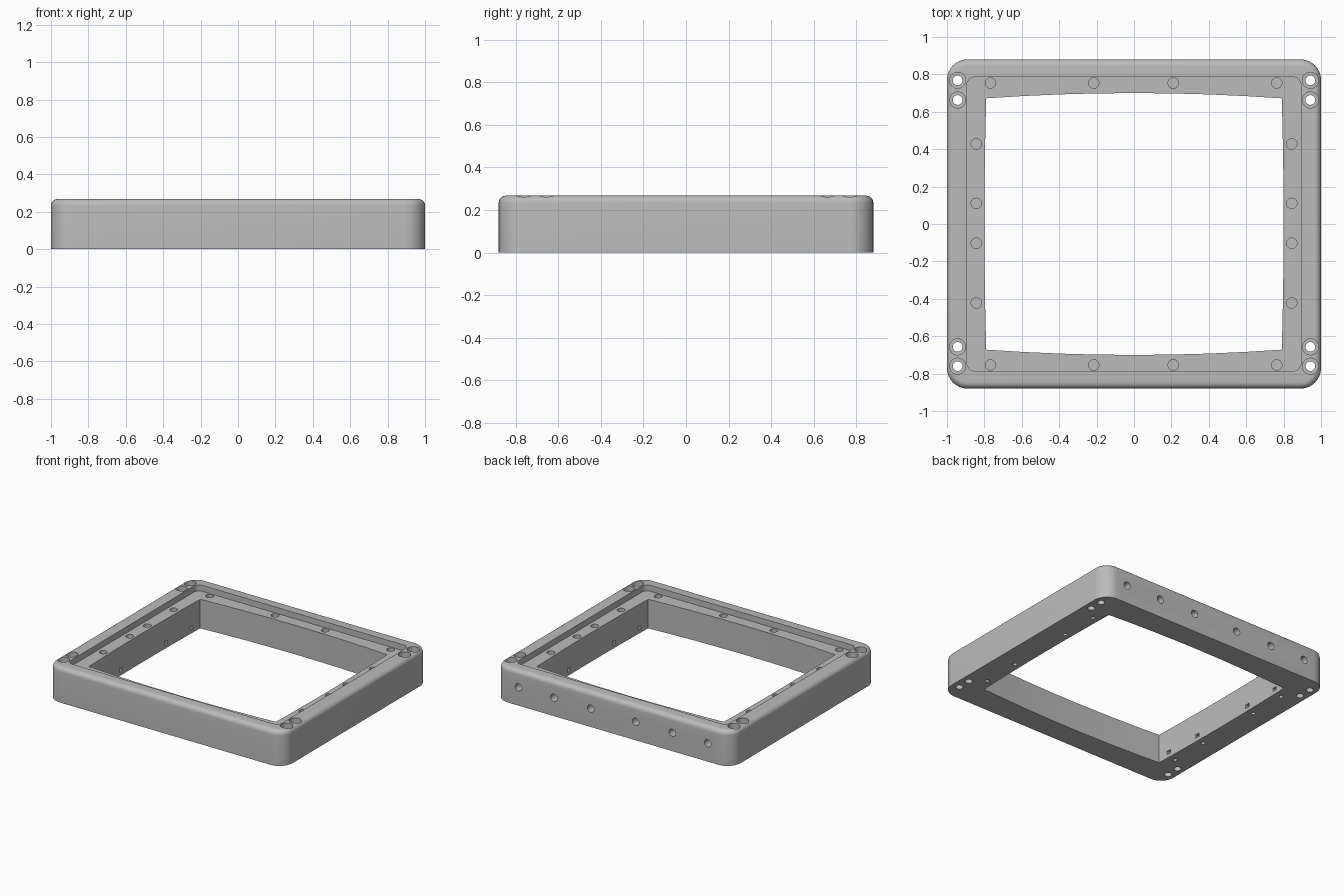
import bpy, bmesh
from math import sin, cos, pi, radians
from mathutils import Matrix, Vector

cube = bpy.data.objects.get("Cube")
if cube:
    bpy.data.objects.remove(cube, do_unlink=True)

HEIGHT = 0.268
LEDGE = 0.222
FILLET = 0.035

grey = bpy.data.materials.new("plain grey")
grey.use_nodes = True
GREY = (0.5, 0.5, 0.5, 1)
grey.diffuse_color = GREY
grey.node_tree.nodes["Principled BSDF"].inputs["Base Color"].default_value = GREY


def rounded_rect(hx, hy, r, steps=8):
    """Outline of a rectangle with rounded corners, counterclockwise."""
    pts = []
    for i, (sx, sy) in enumerate([(1, 1), (-1, 1), (-1, -1), (1, -1)]):
        for k in range(steps + 1):
            a = (i + k / steps) * pi / 2
            pts.append((sx * (hx - r) + r * cos(a), sy * (hy - r) + r * sin(a)))
    return pts


def bowed_rect(cx, cy, bx, by, steps=8):
    """Rectangle whose four sides swell outward in the middle."""
    pts = []
    for k in range(steps):
        t = 2 * k / steps - 1
        pts.append((cx + bx * (1 - t * t), cy * t))
    for k in range(steps):
        t = 1 - 2 * k / steps
        pts.append((cx * t, cy + by * (1 - t * t)))
    return pts + [(-x, -y) for x, y in pts]


def add_loft(bm, rings, matrix=Matrix()):
    """Closed solid through rings given as (outline, z)."""
    loops = [[bm.verts.new(matrix @ Vector((x, y, z))) for x, y in outline]
             for outline, z in rings]
    n = len(loops[0])
    for low, high in zip(loops, loops[1:]):
        for i in range(n):
            j = (i + 1) % n
            bm.faces.new((low[i], low[j], high[j], high[i]))
    bm.faces.new(loops[0][::-1])
    bm.faces.new(loops[-1])


def circle(r, sides=24):
    return [(r * cos(2 * pi * i / sides), r * sin(2 * pi * i / sides)) for i in range(sides)]


def drill(bm, x, y, steps):
    """Round hole along z from (radius, z) steps."""
    add_loft(bm, [(circle(r), z) for r, z in steps], Matrix.Translation((x, y, 0)))


def make_object(name, bm):
    bmesh.ops.recalc_face_normals(bm, faces=bm.faces)
    mesh = bpy.data.meshes.new(name)
    bm.to_mesh(mesh)
    bm.free()
    mesh.materials.append(grey)
    ob = bpy.data.objects.new(name, mesh)
    bpy.context.collection.objects.link(ob)
    return ob


# Outer block with rounded corners and a filleted top edge
bm = bmesh.new()
rings = [(rounded_rect(1, 0.88, 0.11), 0)]
for k in range(7):
    a = k / 6 * pi / 2
    inset = FILLET * (1 - cos(a))
    rings.append((rounded_rect(1 - inset, 0.88 - inset, 0.11 - inset),
                  HEIGHT - FILLET + FILLET * sin(a)))
add_loft(bm, rings)
frame = make_object("frame", bm)
cutters = []

# Shallow recess leaving the ledge
bm = bmesh.new()
outline = rounded_rect(0.893, 0.787, 0.045)
add_loft(bm, [(outline, LEDGE), (outline, 0.4)])
cutters.append(make_object("recess_cutter", bm))

# Central opening with bowed sides
bm = bmesh.new()
outline = bowed_rect(0.79, 0.672, 0.01, 0.028)
add_loft(bm, [(outline, -0.1), (outline, 0.5)])
cutters.append(make_object("opening_cutter", bm))

# Vertical holes: counterbored corners, ledge holes, pilots underneath
bm = bmesh.new()
for s in (-1, 1):
    for y in (-0.76, -0.657, 0.663, 0.768):
        drill(bm, s * 0.943, y, [(0.026, -0.1), (0.026, 0.222), (0.043, 0.222), (0.043, 0.4)])
    for y in (-0.422, -0.103, 0.11, 0.428):
        drill(bm, s * 0.843, y, [(0.028, 0.13), (0.028, 0.3)])
    for x in (-0.767, -0.215, 0.21, 0.763):
        drill(bm, x, s * 0.754, [(0.028, 0.13), (0.028, 0.3)])
    for y in (-0.57, -0.27, 0.27, 0.57):
        drill(bm, s * 0.85, y, [(0.015, -0.1), (0.015, 0.1)])
# Blind holes in the back face
for x in (0.19, 0.5, 0.8):
    for s in (-1, 1):
        turn = Matrix.Translation((s * x, 0.88, 0.14)) @ Matrix.Rotation(radians(90), 4, "X")
        add_loft(bm, [(circle(0.028), -0.1), (circle(0.028), 0.07)], turn)
cutters.append(make_object("hole_cutter", bm))

# Small square slots in the inner side walls
bm = bmesh.new()
for s in (-1, 1):
    for y in (-0.57, -0.27, 0.27, 0.57):
        place = Matrix.Translation((s * 0.82, y, 0.042)) @ Matrix.Diagonal((0.1, 0.036, 0.026, 1))
        bmesh.ops.create_cube(bm, size=1, matrix=place)
cutters.append(make_object("slot_cutter", bm))

# Cut everything out and remove the cutters
bpy.ops.object.select_all(action="DESELECT")
frame.select_set(True)
bpy.context.view_layer.objects.active = frame
for cutter in cutters:
    cutter.hide_render = True
    mod = frame.modifiers.new("cut", "BOOLEAN")
    mod.operation = "DIFFERENCE"
    mod.solver = "EXACT"
    mod.object = cutter
    bpy.ops.object.modifier_apply(modifier=mod.name)
    bpy.data.objects.remove(cutter, do_unlink=True)

bpy.ops.object.shade_smooth_by_angle(angle=radians(30))
